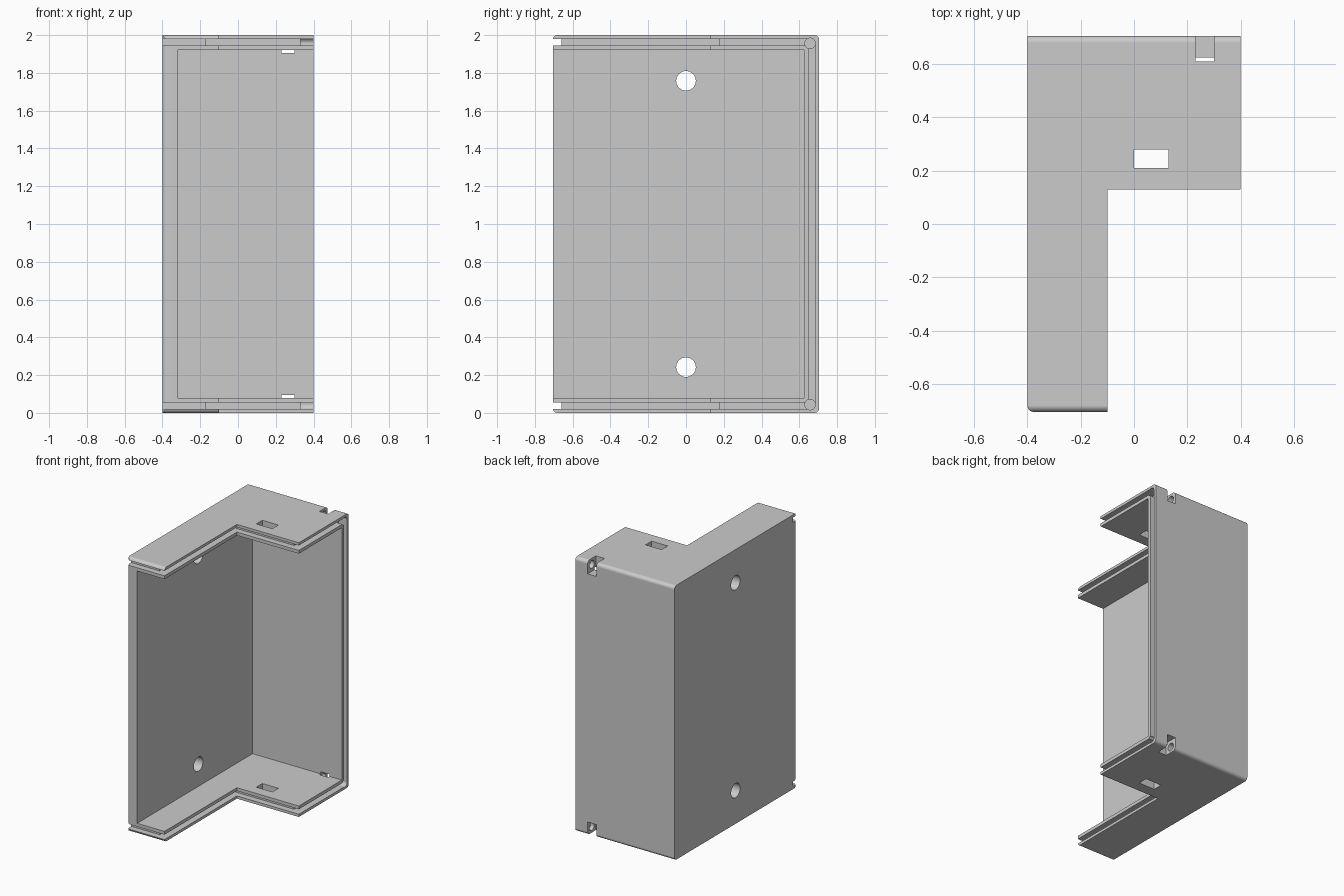
import bpy, bmesh, math

X, Y, H = 0.4, 0.705, 2.0      # half width, half depth, height
LIP, GROOVE = 0.02, 0.036      # outer lip thickness, groove width

if "Cube" in bpy.data.objects:
    bpy.data.objects.remove(bpy.data.objects["Cube"])

grey = bpy.data.materials.new("plain grey")
grey.use_nodes = True
grey.diffuse_color = (0.6, 0.6, 0.6, 1)
grey.node_tree.nodes["Principled BSDF"].inputs["Base Color"].default_value = (0.6, 0.6, 0.6, 1)


def prism(name, points, lo, hi, axis="z"):
    """Extrude a closed outline along z (points are x, y) or x (points are y, z)."""
    place = (lambda a, b, c: (a, b, c)) if axis == "z" else (lambda a, b, c: (c, a, b))
    bm = bmesh.new()
    ends = [[bm.verts.new(place(a, b, c)) for a, b in points] for c in (lo, hi)]
    bm.faces.new(ends[0])
    bm.faces.new(ends[1])
    n = len(points)
    for i in range(n):
        j = (i + 1) % n
        bm.faces.new((ends[0][i], ends[0][j], ends[1][j], ends[1][i]))
    bmesh.ops.recalc_face_normals(bm, faces=bm.faces)
    mesh = bpy.data.meshes.new(name)
    bm.to_mesh(mesh)
    bm.free()
    obj = bpy.data.objects.new(name, mesh)
    bpy.context.collection.objects.link(obj)
    return obj


def box(name, x0, x1, y0, y1, z0, z1):
    return prism(name, [(x0, y0), (x1, y0), (x1, y1), (x0, y1)], z0, z1)


def circle(cy, cz, r, n=32):
    return [(cy + r * math.cos(math.tau * i / n), cz + r * math.sin(math.tau * i / n)) for i in range(n)]


def arc(cy, cz, r, start):
    return [(cy + r * math.cos(start + i * math.pi / 12), cz + r * math.sin(start + i * math.pi / 12))
            for i in range(7)]


def cut(target, cutter):
    mod = target.modifiers.new("cut", "BOOLEAN")
    mod.operation, mod.solver, mod.object = "DIFFERENCE", "EXACT", cutter
    bpy.context.view_layer.objects.active = target
    bpy.ops.object.modifier_apply(modifier=mod.name)
    bpy.data.objects.remove(cutter)


# L-shaped body with rounded front and back edges
body = prism("enclosure_shell",
             [(-X, -Y), (-0.1, -Y), (-0.1, 0.13), (X, 0.13), (X, Y), (-X, Y)], 0, H)
bm = bmesh.new()
bm.from_mesh(body.data)
rounded = []
for e in bm.edges:
    a, b = (v.co for v in e.verts)
    across = abs(a.z - b.z) < 0.01 and abs(a.y - b.y) < 0.01 and abs(a.y) > Y - 0.01
    corner = max(a.x, b.x) < -X + 0.01 and max(a.y, b.y) < -Y + 0.01
    if across or corner:
        rounded.append(e)
bmesh.ops.bevel(bm, geom=rounded, offset=0.025, segments=8, profile=0.5, affect="EDGES")
bm.to_mesh(body.data)
bm.free()

# Open interior
cut(body, box("cavity_cutter", -0.32, 0.6, -0.9, 0.625, 0.08, H - 0.08))

# Seal grooves along the open edges of both end plates
for z in (LIP, H - LIP - GROOVE):
    cut(body, prism("plate_groove_cutter",
                    [(-0.6, -0.9), (0.6, -0.9), (0.6, 0.4), (0.33, 0.4), (0.33, 0.175),
                     (-0.17, 0.175), (-0.17, -0.66), (-0.6, -0.66)], z, z + GROOVE))

# Groove along the side of the back wall, curving into the plate grooves
r = 0.04
yo, yi = Y - LIP, Y - LIP - GROOVE
outer = ([(0.35, LIP)] + arc(yo - r, LIP + r, r, -math.pi / 2)
         + arc(yo - r, H - LIP - r, r, 0) + [(0.35, H - LIP)])
inner = [(0.35, H - LIP - GROOVE), (yi, H - LIP - GROOVE), (yi, LIP + GROOVE), (0.35, LIP + GROOVE)]
cut(body, prism("back_groove_cutter", outer + inner, 0.33, 0.6, "x"))

for top in (False, True):
    flip = lambda z: H - z if top else z
    span = lambda a, b: sorted((flip(a), flip(b)))
    # Cable slot through each end plate
    cut(body, box("cable_slot_cutter", 0.0, 0.13, 0.21, 0.28, *span(-0.1, 0.2)))
    # Nut pocket at the back corner with a blind screw hole
    cut(body, prism("screw_hole_cutter", circle(0.657, flip(0.044), 0.028), 0.18, 0.6, "x"))
    cut(body, box("nut_pocket_cutter", 0.23, 0.30, 0.61, 0.9, *span(-0.1, 0.095)))
    # Mounting hole in the side wall
    cut(body, prism("mounting_hole_cutter", circle(0, flip(0.242), 0.052), -0.6, -0.2, "x"))

# Material and shading
body.data.materials.clear()
body.data.materials.append(grey)
for p in body.data.polygons:
    p.material_index = 0
bpy.ops.object.select_all(action="DESELECT")
body.select_set(True)
bpy.context.view_layer.objects.active = body
bpy.ops.object.shade_smooth_by_angle(angle=math.radians(30))
weighted = body.modifiers.new("weighted_normals", "WEIGHTED_NORMAL")
weighted.keep_sharp = True
